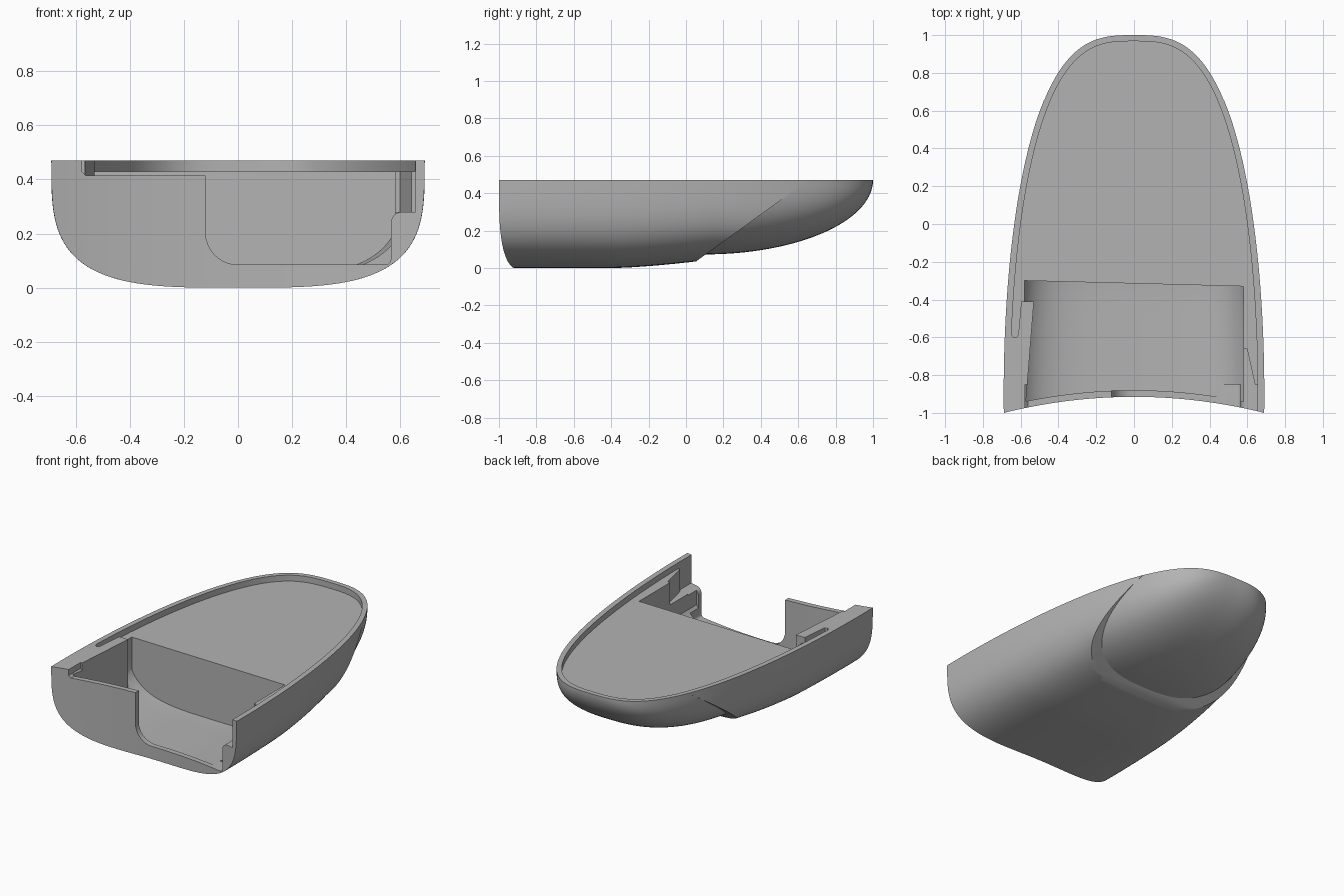
import bpy, bmesh, math

if "Cube" in bpy.data.objects:
    bpy.data.objects.remove(bpy.data.objects["Cube"])

TOP, W = 0.47, 0.69

grey = bpy.data.materials.new("plain_grey")
grey.diffuse_color = (0.45, 0.45, 0.45, 1)
grey.use_nodes = True
grey.node_tree.nodes["Principled BSDF"].inputs["Base Color"].default_value = grey.diffuse_color


def make_object(name, bm):
    bmesh.ops.recalc_face_normals(bm, faces=bm.faces)
    mesh = bpy.data.meshes.new(name)
    bm.to_mesh(mesh)
    bm.free()
    mesh.materials.append(grey)
    ob = bpy.data.objects.new(name, mesh)
    bpy.context.collection.objects.link(ob)
    return ob


def prism(name, points, axis, lo, hi):
    """Extrude a 2D outline along axis x, y or z."""
    place = {"x": lambda a, b, d: (d, a, b),
             "y": lambda a, b, d: (a, d, b),
             "z": lambda a, b, d: (a, b, d)}[axis]
    bm = bmesh.new()
    ends = [[bm.verts.new(place(a, b, d)) for a, b in points] for d in (lo, hi)]
    for ring in ends:
        bm.faces.new(ring)
    n = len(points)
    for i in range(n):
        j = (i + 1) % n
        bm.faces.new((ends[0][i], ends[0][j], ends[1][j], ends[1][i]))
    return make_object(name, bm)


def half_width(y):
    return W * max(0.0, 1 - ((y + 0.9) / 1.9) ** 2) ** (1 / 3)


def loft(name, stations, power, bottom, inset=0.0, scale=1.0, raised=None, segs=64):
    """Loft U-shaped superellipse sections along y."""
    bm = bmesh.new()
    rings = []
    for y in stations:
        w, b = half_width(y) * scale - inset, bottom(y)
        pts = []
        for k in range(segs + 1):
            t = math.pi * k / segs
            c, s = math.cos(t), max(0.0, math.sin(t))
            if k == segs:
                s = 0.0
            pts.append((math.copysign(w * abs(c) ** (2 / power), c),
                        TOP - (TOP - b) * s ** (2 / power)))
        if raised:
            pts += [(-w, raised), (w, raised)]
        rings.append([bm.verts.new((x, y, z)) for x, z in pts])
    n = len(rings[0])
    for r, q in zip(rings, rings[1:]):
        for i in range(n):
            j = (i + 1) % n
            bm.faces.new((r[i], r[j], q[j], q[i]))
    bm.faces.new(rings[0])
    bm.faces.new(rings[-1])
    return make_object(name, bm)


def boolean(ob, cutter, operation="DIFFERENCE"):
    cutter.hide_render = True
    mod = ob.modifiers.new("cut", "BOOLEAN")
    mod.object, mod.operation, mod.solver = cutter, operation, "EXACT"
    bpy.context.view_layer.objects.active = ob
    bpy.ops.object.modifier_apply(modifier=mod.name)


def arc(cx, cy, r, a0, a1, n=8):
    return [(cx + r * math.cos(math.radians(a0 + (a1 - a0) * i / n)),
             cy + r * math.sin(math.radians(a0 + (a1 - a0) * i / n))) for i in range(n + 1)]


def front_curve(x):
    return -1 + 0.085 * (1 - (x / W) ** 2)


def rear_bottom(y):
    return min(0.035 * (max(0, y + 0.4) / 0.45) ** 1.5, 0.05)


def nose_bottom(y):
    s = max(0, (y - 0.1) / 0.9)
    return TOP - 0.397 * math.sqrt(max(0, 1 - s * s))


# Main shell and the slimmer rounded nose
body = loft("rear_shell", [-1.05 + 1.8 * i / 40 for i in range(41)], 3.5, rear_bottom)
a0, a1 = math.asin(0.62 / 1.9), math.pi / 2 - 0.002
nose = loft("nose_shell", [-0.9 + 1.9 * math.sin(a0 + (a1 - a0) * i / 48) for i in range(49)],
            2.7, nose_bottom, scale=0.997)

# Slanted step where the rear shell ends over the nose
step = prism("step_cutter", [(-0.078, -0.06), (0.06, 0.04), (0.738, 0.53), (1.2, 0.53), (1.2, -0.06)],
             "x", -1, 1)
# Concave front end
xs = [-0.8 + 1.6 * i / 40 for i in range(41)]
front = prism("front_cutter", [(x, front_curve(x)) for x in xs] + [(0.8, -1.4), (-0.8, -1.4)],
              "z", -0.2, 0.8)

# Rim recess: deck inside the lip, thin slot beside the raised left block
recess_pts = [(0.655, -1.2)]
a_left = math.asin(0.32 / 1.868)
for i in range(41):
    a = math.pi / 2 * i / 40
    recess_pts.append((0.655 * abs(math.cos(a)) ** (2 / 3), -0.9 + 1.868 * math.sin(a)))
for i in range(1, 41):
    a = math.pi / 2 + (a_left - math.pi / 2) * i / 40
    recess_pts.append((-0.655 * math.cos(a) ** (2 / 3), -0.9 + 1.868 * math.sin(a)))
recess_pts += [(-0.643, -0.595), (-0.63, -0.602), (-0.617, -0.595), (-0.612, -0.58),
               (-0.597, -0.41), (-0.53, -0.41), (-0.578, -1.2)]
recess = prism("recess_cutter", recess_pts, "z", 0.43, 0.7)

# Front pocket with a floor that follows the hull
xs = [-0.572 + 1.152 * i / 24 for i in range(25)]
pocket = prism("pocket_cutter", [(x, front_curve(x) + 0.035) for x in xs]
               + [(0.58, -0.33), (-0.58, -0.30), (-0.58, -0.41), (-0.53, -0.41)], "z", -0.1, 0.58)
inner = loft("inner_hull", [-1.1 + 0.9 * i / 16 for i in range(17)], 3.5,
             lambda y: rear_bottom(y) + 0.04, inset=0.055, raised=0.65)
boolean(pocket, inner, "INTERSECT")

# Opening through the front wall, with its lowered left edge and right ledge
opening = prism("opening_cutter",
                [(-0.577, 0.7), (-0.577, 0.43), (-0.562, 0.415), (-0.12, 0.415)]
                + arc(0.0, 0.205, 0.12, 180, 270)
                + arc(0.545, 0.105, 0.02, 270, 360, 4)
                + arc(0.605, 0.24, 0.04, 180, 90, 6)
                + [(0.655, 0.28), (0.655, 0.7)], "y", -1.3, -0.85)
# Tapered notch in the right wall
notch = prism("notch_cutter", [(0.5, -0.66), (0.598, -0.66), (0.652, -0.9), (0.652, -1.2), (0.5, -1.2)],
              "z", 0.28, 0.65)

for cutter in (step, front, recess, pocket, opening, notch):
    boolean(body, cutter)
boolean(nose, recess)

for helper in (step, front, recess, pocket, inner, opening, notch):
    bpy.data.objects.remove(helper, do_unlink=True)

# Smooth shading with crisp edges
for ob in (body, nose):
    bpy.ops.object.select_all(action="DESELECT")
    ob.select_set(True)
    bpy.context.view_layer.objects.active = ob
    bpy.ops.object.shade_smooth_by_angle(angle=math.radians(32))
